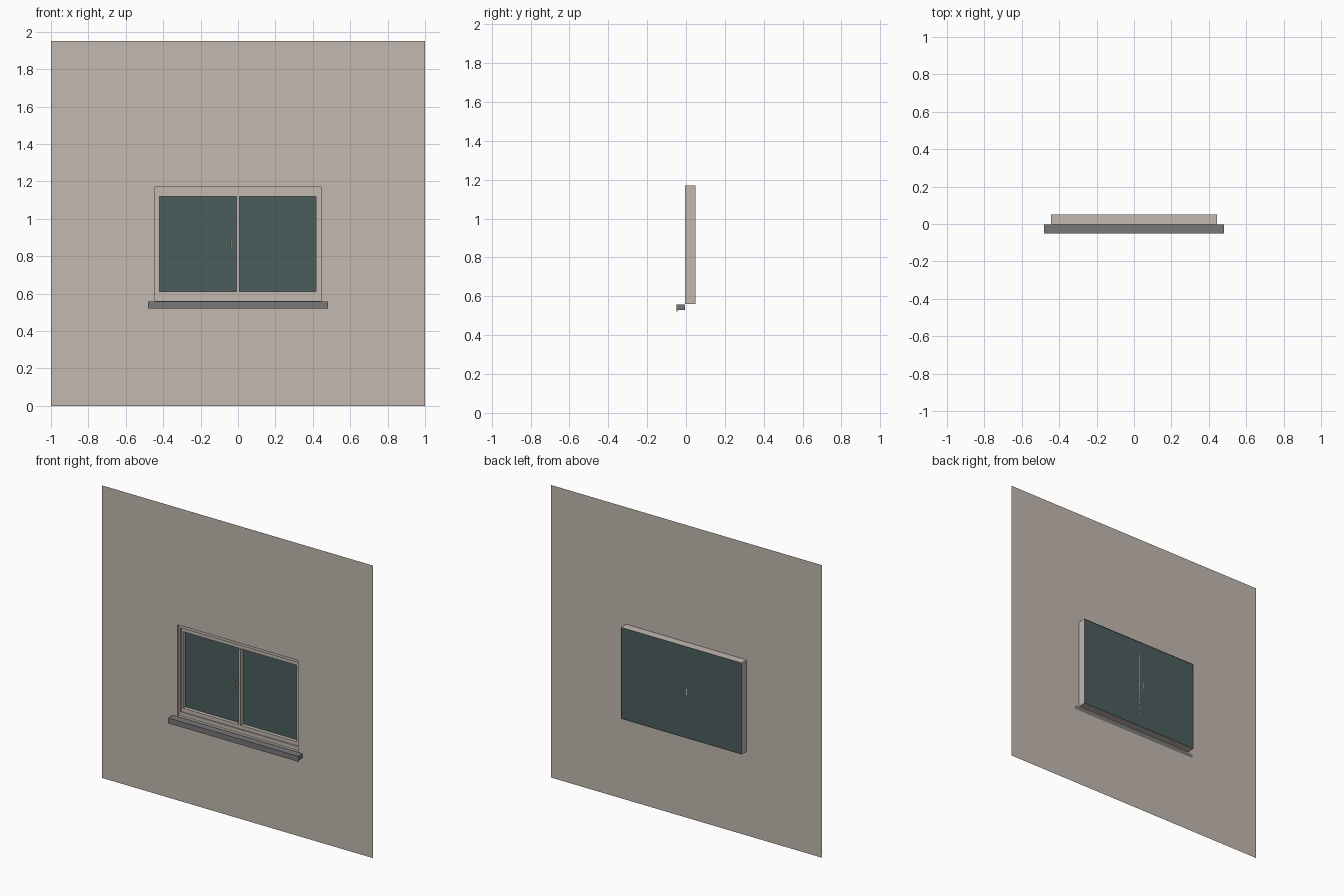
import bpy
import bmesh

cube = bpy.data.objects.get("Cube")
if cube:
    bpy.data.objects.remove(cube, do_unlink=True)


def make_material(name, srgb):
    linear = [((c / 255 + 0.055) / 1.055) ** 2.4 for c in srgb] + [1.0]
    mat = bpy.data.materials.new(name)
    mat.use_nodes = True
    mat.diffuse_color = linear
    bsdf = next(n for n in mat.node_tree.nodes if n.type == "BSDF_PRINCIPLED")
    bsdf.inputs["Base Color"].default_value = linear
    return mat


plaster = make_material("warm beige", (194, 184, 176))
glass = make_material("dark teal glass", (76, 92, 92))
stone = make_material("grey stone", (120, 120, 122))


def finish(name, bm, mat):
    mesh = bpy.data.meshes.new(name)
    bm.to_mesh(mesh)
    bm.free()
    mesh.materials.append(mat)
    obj = bpy.data.objects.new(name, mesh)
    bpy.context.collection.objects.link(obj)
    return obj


def loop(bm, rect, y):
    """Four corners of a rectangle (left, right, bottom, top) at depth y."""
    l, r, b, t = rect
    return [bm.verts.new((x, y, z)) for x, z in ((l, b), (r, b), (r, t), (l, t))]


def bridge(bm, a, b):
    for i in range(4):
        j = (i + 1) % 4
        bm.faces.new((a[i], a[j], b[j], b[i]))


def rect_sheet(name, rect, y, mat):
    bm = bmesh.new()
    bm.faces.new(loop(bm, rect, y))
    return finish(name, bm, mat)


def frame(name, outer, inner, y0, y1, mat):
    """Rectangular frame with an open back, hidden against the glass."""
    bm = bmesh.new()
    a, b, c = loop(bm, outer, y0), loop(bm, inner, y0), loop(bm, inner, y1)
    bridge(bm, a, b)
    bridge(bm, b, c)
    return finish(name, bm, mat)


def box(name, rect, y0, y1, mat):
    bm = bmesh.new()
    a, b = loop(bm, rect, y0), loop(bm, rect, y1)
    bm.faces.new(a)
    bm.faces.new(b[::-1])
    bridge(bm, b, a)
    return finish(name, bm, mat)


WALL_Y, BACK_Y, GLASS_Y = -0.004, 0.05, 0.046
opening = (-0.445, 0.445, 0.56, 1.17)

# Thin wall sheet with the window reveal folded back from its opening
bm = bmesh.new()
edge = loop(bm, (-1, 1, 0, 1.95), WALL_Y)
hole = loop(bm, opening, WALL_Y)
bridge(bm, edge, hole)
bridge(bm, hole, loop(bm, opening, BACK_Y))
finish("wall", bm, plaster)

# Window: outer frame, recessed sash, glass and centre stile
step = (-0.433, 0.433, 0.585, 1.145)
frame("outer_frame", opening, step, 0.014, 0.022, plaster)
frame("sash", step, (-0.42, 0.417, 0.61, 1.12), 0.022, GLASS_Y, plaster)
rect_sheet("glass", opening, GLASS_Y, glass)
box("centre_stile", (-0.009, 0.007, 0.61, 1.12), 0.016, GLASS_Y, plaster)
box("handle", (-0.039, -0.033, 0.845, 0.89), 0.03, GLASS_Y, plaster)

# Outside sill with a drip lip along its front
profile = [(WALL_Y, 0.557), (-0.05, 0.557), (-0.05, 0.521),
           (-0.045, 0.521), (-0.045, 0.53), (WALL_Y, 0.53)]
bm = bmesh.new()
face = bm.faces.new([bm.verts.new((-0.48, y, z)) for y, z in profile])
ext = bmesh.ops.extrude_face_region(bm, geom=[face], use_keep_orig=True)
moved = [v for v in ext["geom"] if isinstance(v, bmesh.types.BMVert)]
bmesh.ops.translate(bm, verts=moved, vec=(0.96, 0, 0))
bmesh.ops.recalc_face_normals(bm, faces=bm.faces)
finish("sill", bm, stone)
